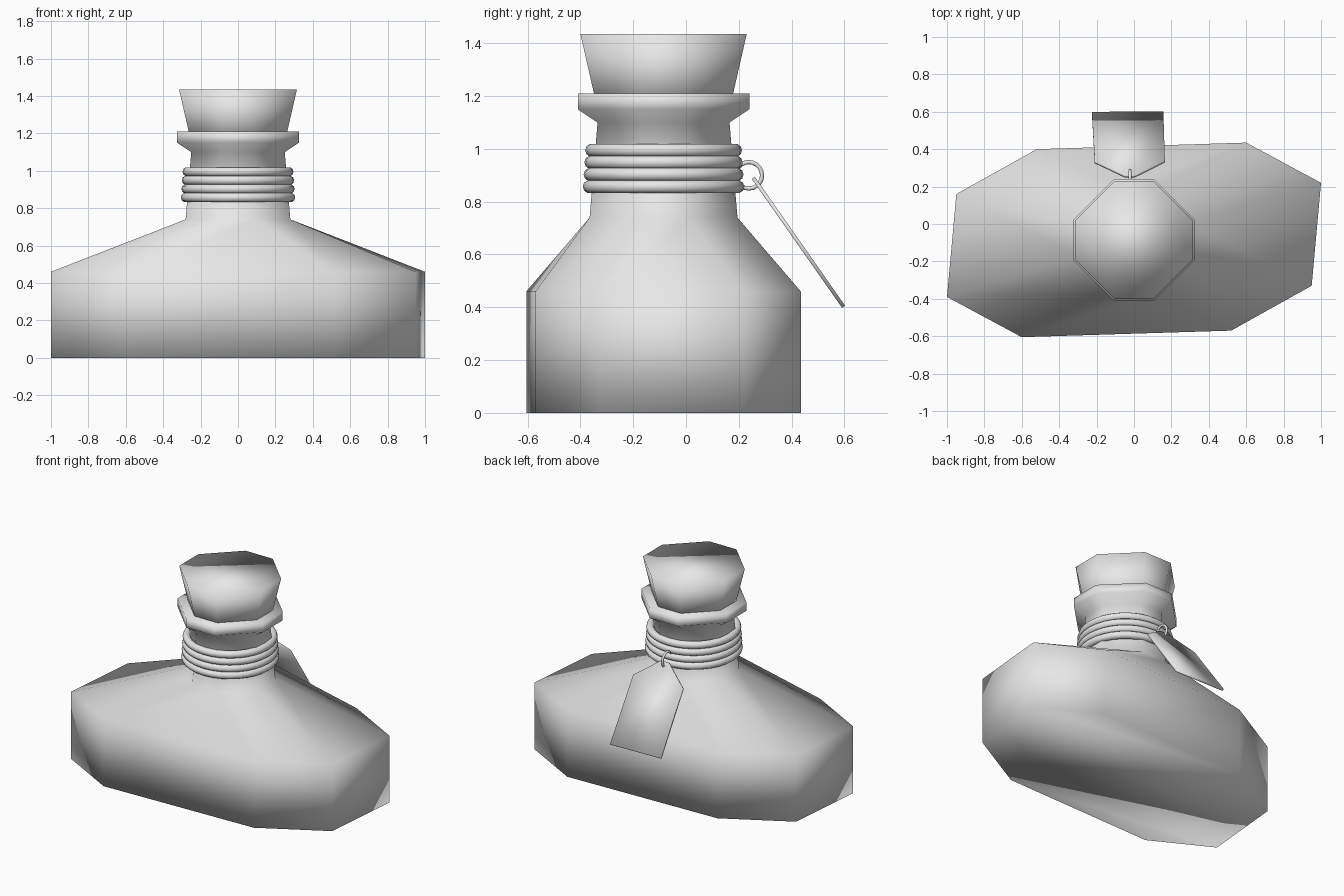
import bpy, bmesh, math
from mathutils import Vector

cube = bpy.data.objects.get("Cube")
if cube:
    bpy.data.objects.remove(cube, do_unlink=True)

CY = -0.085  # y of the bottle axis

mat = bpy.data.materials.new("plain_grey")
mat.use_nodes = True
COLOR = (0.8, 0.8, 0.8, 1)
mat.diffuse_color = COLOR
mat.node_tree.nodes["Principled BSDF"].inputs["Base Color"].default_value = COLOR


def finish(obj):
    obj.data.materials.clear()
    obj.data.materials.append(mat)
    for p in obj.data.polygons:
        p.use_smooth = True
    return obj


def make(name, bm):
    bmesh.ops.recalc_face_normals(bm, faces=bm.faces)
    me = bpy.data.meshes.new(name)
    bm.to_mesh(me)
    bm.free()
    obj = bpy.data.objects.new(name, me)
    bpy.context.collection.objects.link(obj)
    return finish(obj)


def loft(name, sections):
    """Skin closed outlines (points, z) that share a point count."""
    bm = bmesh.new()
    rings = [[bm.verts.new((x, y + CY, z)) for x, y in pts] for pts, z in sections]
    n = len(rings[0])
    for a, b in zip(rings, rings[1:]):
        for i in range(n):
            j = (i + 1) % n
            bm.faces.new((a[i], a[j], b[j], b[i]))
    bm.faces.new(rings[0][::-1])
    bm.faces.new(rings[-1])
    return make(name, bm)


def both_halves(half):
    return half + [(-x, -y) for x, y in half]


def octagon(r):
    k = r * 0.33
    return both_halves([(r, k), (k, r), (-k, r), (-r, k)])


# Bottle: skewed octagonal body, tapering shoulder, neck and flared rim
body = both_halves([(1, 0.305), (0.6, 0.52), (-0.52, 0.485), (-0.95, 0.245)])
loft("bottle", [(body, 0), (body, 0.46)] + [
    (octagon(r), z) for r, z in
    [(0.28, 0.74), (0.25, 1.10), (0.325, 1.15), (0.325, 1.21)]])

# Stopper
loft("stopper", [(octagon(0.25), 1.15), (octagon(0.315), 1.435)])


# Cord wound round the neck
def ring(name, loc, major, minor, rot=(0, 0, 0), seg=32):
    bpy.ops.mesh.primitive_torus_add(
        location=loc, rotation=rot, major_radius=major, minor_radius=minor,
        major_segments=seg, minor_segments=10)
    obj = bpy.context.object
    obj.name = name
    return finish(obj)


for i in range(4):
    ring(f"neck_cord_{i + 1}", (0, CY, 0.857 + 0.046 * i), 0.281 - 0.003 * i, 0.025)

# Small loop holding the tag
ring("tag_loop", (-0.022, 0.238, 0.9), 0.05, 0.008, (0, math.pi / 2, 0), 20)

# Hanging tag: pointed plate sloping away from the neck
top, end = Vector((0, 0.255, 0.89)), Vector((0, 0.597, 0.402))
slope = end - top
thick = Vector((0, -slope.z, slope.y)).normalized() * 0.007
outline = [(-0.05, 0), (0.005, 0), (0.165, 0.23), (0.157, 1), (-0.225, 0.99), (-0.21, 0.22)]
bm = bmesh.new()
sides = [[bm.verts.new(top + slope * t + Vector((x, 0, 0)) + thick * s) for x, t in outline]
         for s in (-1, 1)]
bm.faces.new(sides[0][::-1])
bm.faces.new(sides[1])
for i in range(len(outline)):
    j = (i + 1) % len(outline)
    bm.faces.new((sides[0][i], sides[0][j], sides[1][j], sides[1][i]))
make("tag", bm)
